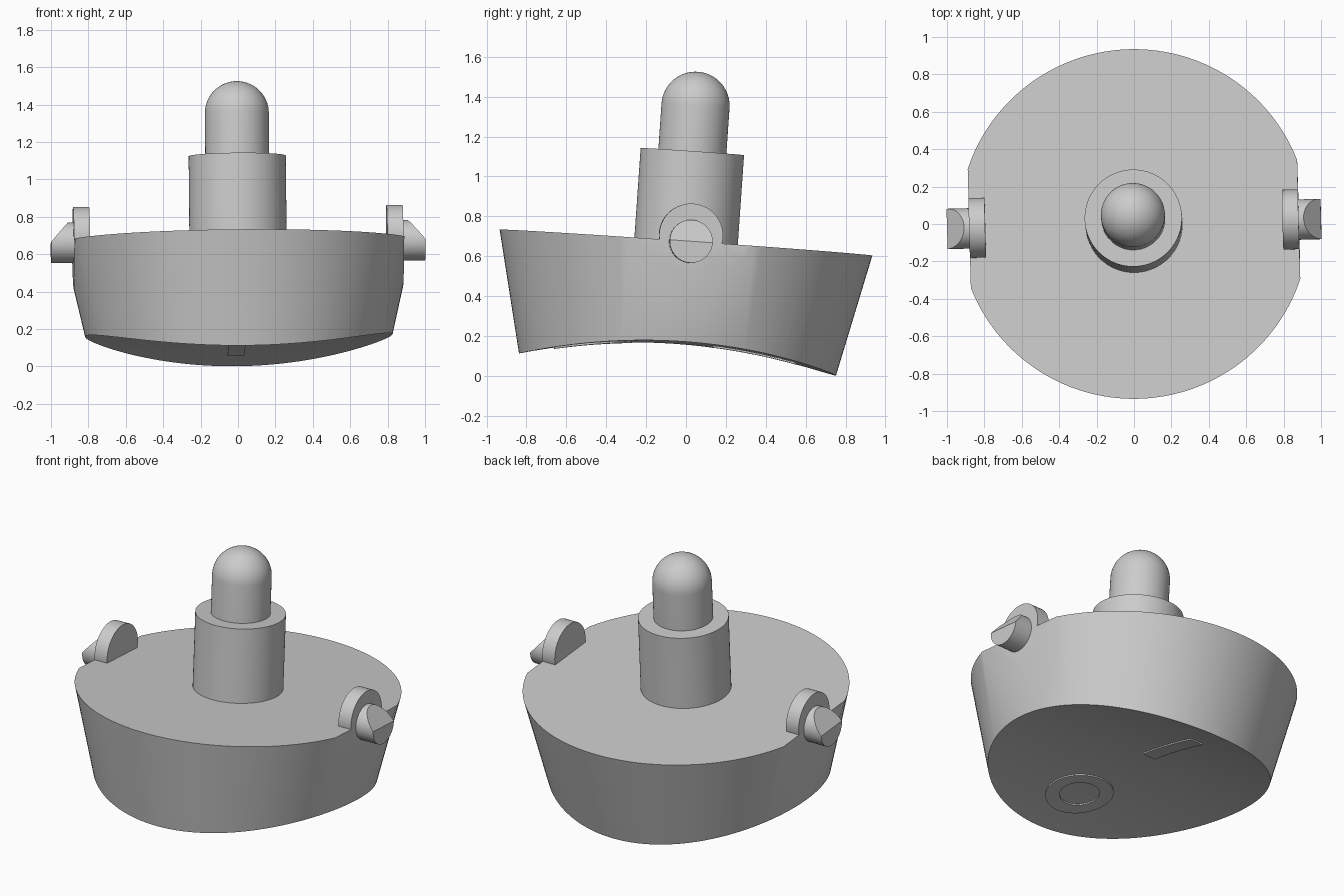
import bpy, bmesh, math
from mathutils import Matrix, Vector

if "Cube" in bpy.data.objects:
    bpy.data.objects.remove(bpy.data.objects["Cube"])

grey = bpy.data.materials.new("plain_grey")
grey.use_nodes = True
grey.diffuse_color = (0.6, 0.6, 0.6, 1)
grey.node_tree.nodes["Principled BSDF"].inputs["Base Color"].default_value = (0.6, 0.6, 0.6, 1)

# The whole assembly leans slightly about its top centre
LEAN = (Matrix.Translation((0, 0, 0.668)) @ Matrix.Rotation(math.radians(1.5), 4, 'Z')
        @ Matrix.Rotation(math.radians(-4), 4, 'X') @ Matrix.Rotation(math.radians(-0.4), 4, 'Y'))
ARCH_TOP, ARCH_RADIUS = -0.503, 2.95
FLAT_X = 0.881
parts = []


def lathe(profile, closed=False, steps=96):
    """Revolve an (r, z) profile around z."""
    bm = bmesh.new()
    verts = [bm.verts.new((r, 0, z)) for r, z in profile]
    edges = [bm.edges.new(pair) for pair in zip(verts, verts[1:])]
    if closed:
        edges.append(bm.edges.new((verts[-1], verts[0])))
    bmesh.ops.spin(bm, geom=verts + edges, cent=(0, 0, 0), axis=(0, 0, 1),
                   angle=math.tau, steps=steps)
    bmesh.ops.remove_doubles(bm, verts=bm.verts, dist=1e-5)
    return bm


def disc(radius, low, high, steps=96):
    return lathe([(0, low), (radius, low), (radius, high), (0, high)], steps=steps)


def slice_off(bm, point, normal):
    """Remove everything beyond a plane and cap the cut."""
    bmesh.ops.bisect_plane(bm, geom=bm.verts[:] + bm.edges[:] + bm.faces[:],
                           plane_co=point, plane_no=Vector(normal).normalized(),
                           clear_outer=True)
    bmesh.ops.holes_fill(bm, edges=[e for e in bm.edges if e.is_boundary], sides=0)


def make(name, bm, keep=True):
    bmesh.ops.recalc_face_normals(bm, faces=bm.faces)
    mesh = bpy.data.meshes.new(name)
    bm.to_mesh(mesh)
    bm.free()
    mesh.materials.append(grey)
    obj = bpy.data.objects.new(name, mesh)
    bpy.context.collection.objects.link(obj)
    if keep:
        parts.append(obj)
    return obj


def activate(obj):
    bpy.ops.object.select_all(action='DESELECT')
    obj.select_set(True)
    bpy.context.view_layer.objects.active = obj


def carve_arch(obj, drop=0.0):
    """Hollow the underside with a wide cylinder lying along x."""
    bm = disc(ARCH_RADIUS - drop, -1.5, 1.5, steps=360)
    bm.transform(Matrix.Translation((0, 0, ARCH_TOP - ARCH_RADIUS)) @ Matrix.Rotation(math.pi / 2, 4, 'Y'))
    cutter = make("arch_cutter", bm, keep=False)
    cutter.hide_render = True
    mod = obj.modifiers.new("arch", 'BOOLEAN')
    mod.operation, mod.solver, mod.object = 'DIFFERENCE', 'EXACT', cutter
    activate(obj)
    bpy.ops.object.modifier_apply(modifier=mod.name)
    bpy.data.objects.remove(cutter)


# Tapered body with two side flats and an arched underside
bm = lathe([(0, 0), (0.937, 0), (0.797, -0.613), (0, -0.613)], steps=128)
for side in (1, -1):
    slice_off(bm, (side * FLAT_X, 0, 0), (side, 0, 0))
carve_arch(make("body", bm))

# Central collar and domed plunger
make("collar", disc(0.26, -0.02, 0.458))
dome = [(0.171 * math.cos(a * math.pi / 32), 0.688 + 0.171 * math.sin(a * math.pi / 32)) for a in range(16)]
make("plunger", lathe([(0, 0.44), (0.171, 0.44)] + dome + [(0, 0.859)]))

# Side lugs and bevelled pins
for side, label in ((1, "left"), (-1, "right")):
    turn = Matrix.Rotation(side * math.pi / 2, 4, 'Y')
    bm = disc(0.16, 0.795, FLAT_X)
    bm.transform(Matrix.Translation((0, 0, 0.03)) @ turn)
    make(label + "_lug", bm)
    bm = disc(0.108, FLAT_X - 0.02, 1.0)
    bm.transform(turn)
    slice_off(bm, (side, 0, 0), (side * 0.108, 0, 0.092))
    make(label + "_pin", bm)

# Raised ring and key under the body, following the arch
low, high = -0.66, -0.48
bm = lathe([(0.115, low), (0.195, low), (0.195, high), (0.115, high)], closed=True)
bm.transform(Matrix.Translation((0, -0.43, 0)))
carve_arch(make("underside_ring", bm), 0.008)

bm = bmesh.new()
bmesh.ops.create_cube(bm, size=1)
bm.transform(Matrix.Translation((0, 0.38, (low + high) / 2)) @ Matrix.Diagonal((0.09, 0.42, high - low, 1)))
carve_arch(make("underside_key", bm), 0.008)

# Lean the assembly and shade it
for obj in parts:
    obj.data.transform(LEAN)
    activate(obj)
    bpy.ops.object.shade_smooth_by_angle(angle=math.radians(30))
